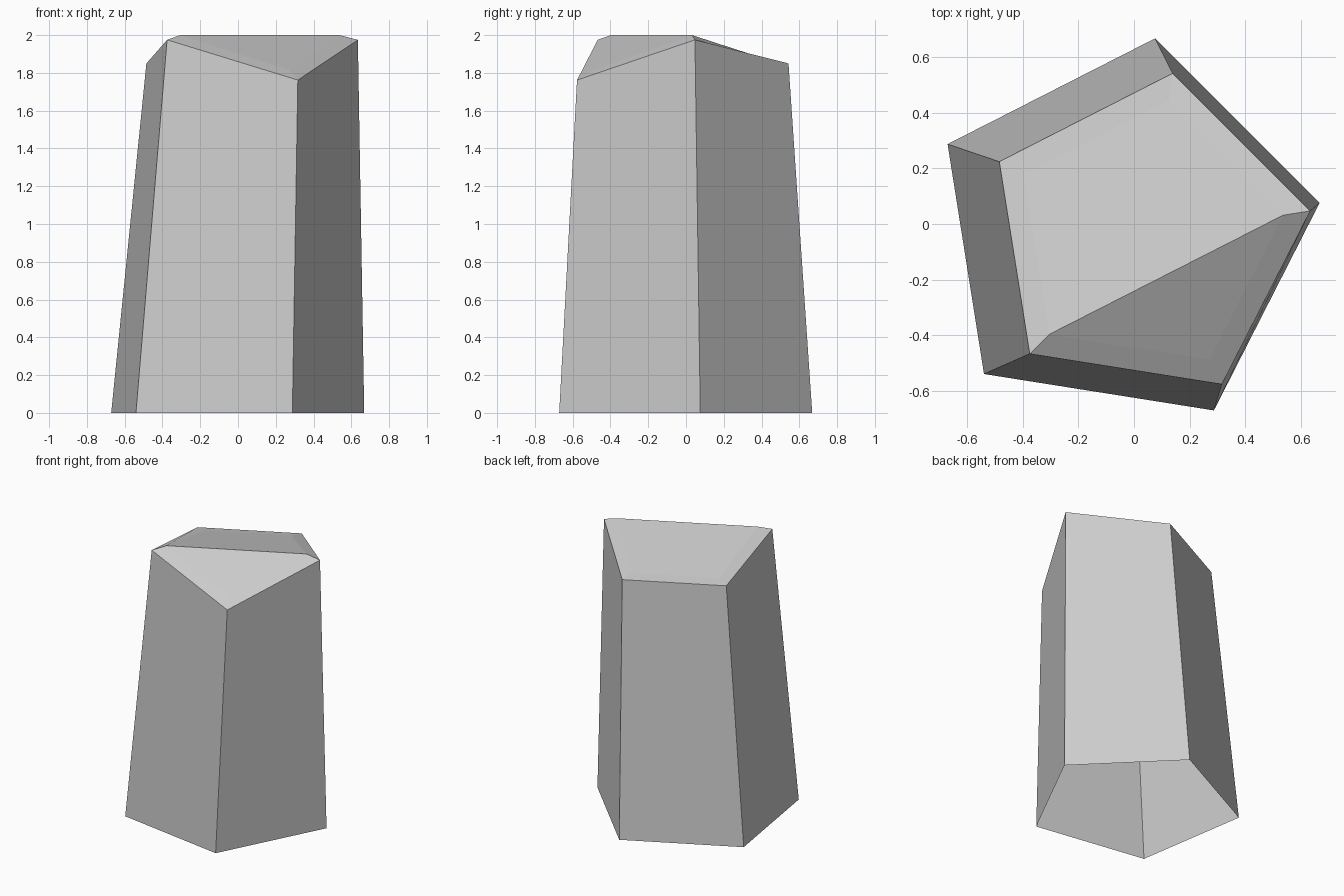
import bpy, bmesh
from math import cos, sin, radians

cube = bpy.data.objects.get("Cube")
if cube:
    bpy.data.objects.remove(cube, do_unlink=True)

stone = bpy.data.materials.new("stone_grey")
stone.use_nodes = True
colour = (0.6, 0.6, 0.6, 1)
stone.diffuse_color = colour
stone.node_tree.nodes["Principled BSDF"].inputs["Base Color"].default_value = colour

bm = bmesh.new()


def pentagon(cx, cy, radius, heights):
    """Regular five-sided ring, starting at the back corner and going clockwise."""
    return [bm.verts.new((cx + radius * cos(radians(81 - 72 * i)),
                          cy + radius * sin(radians(81 - 72 * i)), z))
            for i, z in enumerate(heights)]


def bridge(lower, upper):
    for i in range(5):
        j = (i + 1) % 5
        bm.faces.new((lower[j], lower[i], upper[i], upper[j]))


# Leaning, tapered shaft with an open underside
base = pentagon(-0.036, -0.036, 0.713, [0] * 5)
rim = pentagon(0.046, -0.046, 0.596, [1.85, 1.975, 1.762, 1.975, 1.85])
# Cap folded along a ridge between the two high corners
crown = pentagon(0.046, -0.046, 0.497, [1.866, 2.0, 1.815, 2.0, 1.866])
bridge(base, rim)
bridge(rim, crown)
back, left, front, right, back_right = crown
bm.faces.new((left, back, back_right, right))
bm.faces.new((left, right, front))

mesh = bpy.data.meshes.new("stone_pillar")
bm.to_mesh(mesh)
bm.free()
mesh.materials.append(stone)
pillar = bpy.data.objects.new("stone_pillar", mesh)
bpy.context.collection.objects.link(pillar)
